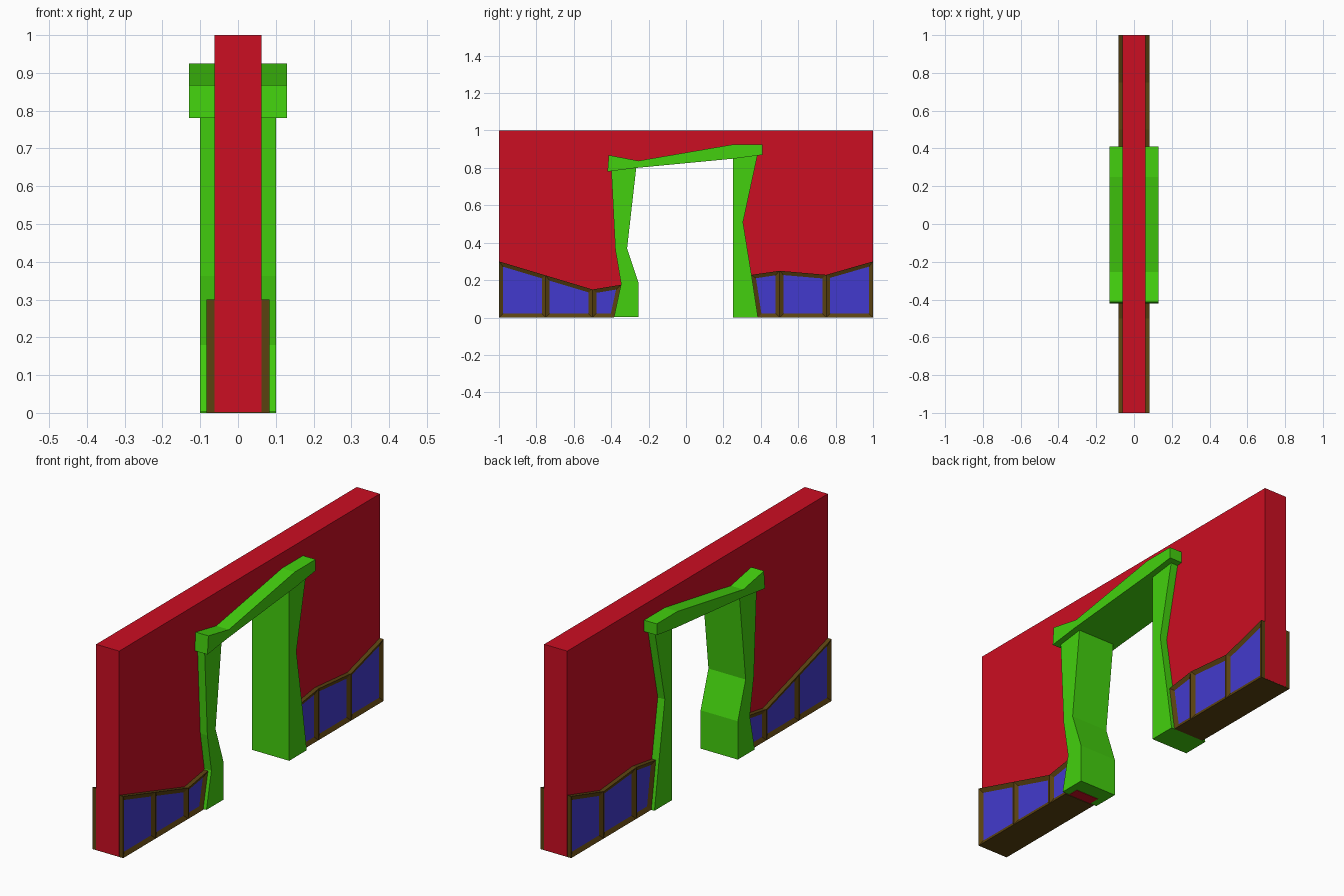
import bpy, bmesh

if "Cube" in bpy.data.objects:
    bpy.data.objects.remove(bpy.data.objects["Cube"])


def material(name, rgb):
    m = bpy.data.materials.new(name)
    m.diffuse_color = (*rgb, 1)
    m.use_nodes = True
    m.node_tree.nodes["Principled BSDF"].inputs["Base Color"].default_value = m.diffuse_color
    return m


RED = material("red_wall", (0.60, 0.0044, 0.016))
GREEN = material("green_frame", (0.056, 0.63, 0.0044))
BROWN = material("brown_trim", (0.102, 0.054, 0.0052))
BLUE = material("blue_panel", (0.055, 0.042, 0.61))


def slab(name, faces, half, mats, inset=None):
    """Extrude (y, z) outlines from x = -half to +half; optionally inset the sides."""
    bm = bmesh.new()
    for outline in faces:
        bm.faces.new([bm.verts.new((-half, y, z)) for y, z in outline])
    bmesh.ops.remove_doubles(bm, verts=bm.verts[:], dist=1e-4)
    ext = bmesh.ops.extrude_face_region(bm, geom=bm.faces[:], use_keep_orig=True)
    moved = [v for v in ext["geom"] if isinstance(v, bmesh.types.BMVert)]
    bmesh.ops.translate(bm, verts=moved, vec=(2 * half, 0, 0))
    bmesh.ops.recalc_face_normals(bm, faces=bm.faces[:])
    if inset:
        sides = [f for f in bm.faces if abs(f.normal.x) > 0.9]
        bmesh.ops.inset_individual(bm, faces=sides, thickness=inset,
                                   depth=-0.01, use_even_offset=True)
        for f in sides:
            f.material_index = 1
    me = bpy.data.meshes.new(name)
    bm.to_mesh(me)
    bm.free()
    for m in mats:
        me.materials.append(m)
    ob = bpy.data.objects.new(name, me)
    bpy.context.collection.objects.link(ob)
    return ob


# Wall with a doorway whose edges hide inside the frame
B = 0.002
slab("wall", [[(-1, B), (-0.33, B), (-0.33, 0.82), (0.28, 0.885), (0.28, B),
               (1, B), (1, 1), (-1, 1)]], 0.062, [RED])

# Crooked door posts and lintel
slab("left_post", [[(-0.385, 0.004), (-0.255, 0.004), (-0.255, 0.19), (-0.315, 0.37),
                    (-0.265, 0.81), (-0.40, 0.80), (-0.378, 0.363), (-0.347, 0.18)]],
     0.1, [GREEN])
slab("right_post", [[(0.25, 0), (0.385, 0), (0.35, 0.23), (0.305, 0.51),
                     (0.385, 0.88), (0.25, 0.87)]], 0.1, [GREEN])
slab("lintel", [[(-0.42, 0.78), (-0.265, 0.80), (0.26, 0.85), (0.41, 0.87),
                 (0.41, 0.925), (0.25, 0.925), (-0.255, 0.838), (-0.413, 0.868)]],
     0.13, [GREEN])


# Wainscot on each side: a row of framed, recessed panels
def wainscot(name, bottom, top):
    quads = [[(bottom[i], 0), (bottom[i + 1], 0), top[i + 1], top[i]]
             for i in range(len(top) - 1)]
    slab(name, quads, 0.083, [BROWN, BLUE], inset=0.021)


E = 0.9995  # ends just inside the wall ends
wainscot("left_wainscot", [-E, -0.75, -0.5, -0.385],
         [(-E, 0.30), (-0.75, 0.225), (-0.5, 0.15), (-0.347, 0.175)])
wainscot("right_wainscot", [0.385, 0.5, 0.75, E],
         [(0.35, 0.228), (0.5, 0.25), (0.75, 0.228), (E, 0.30)])
